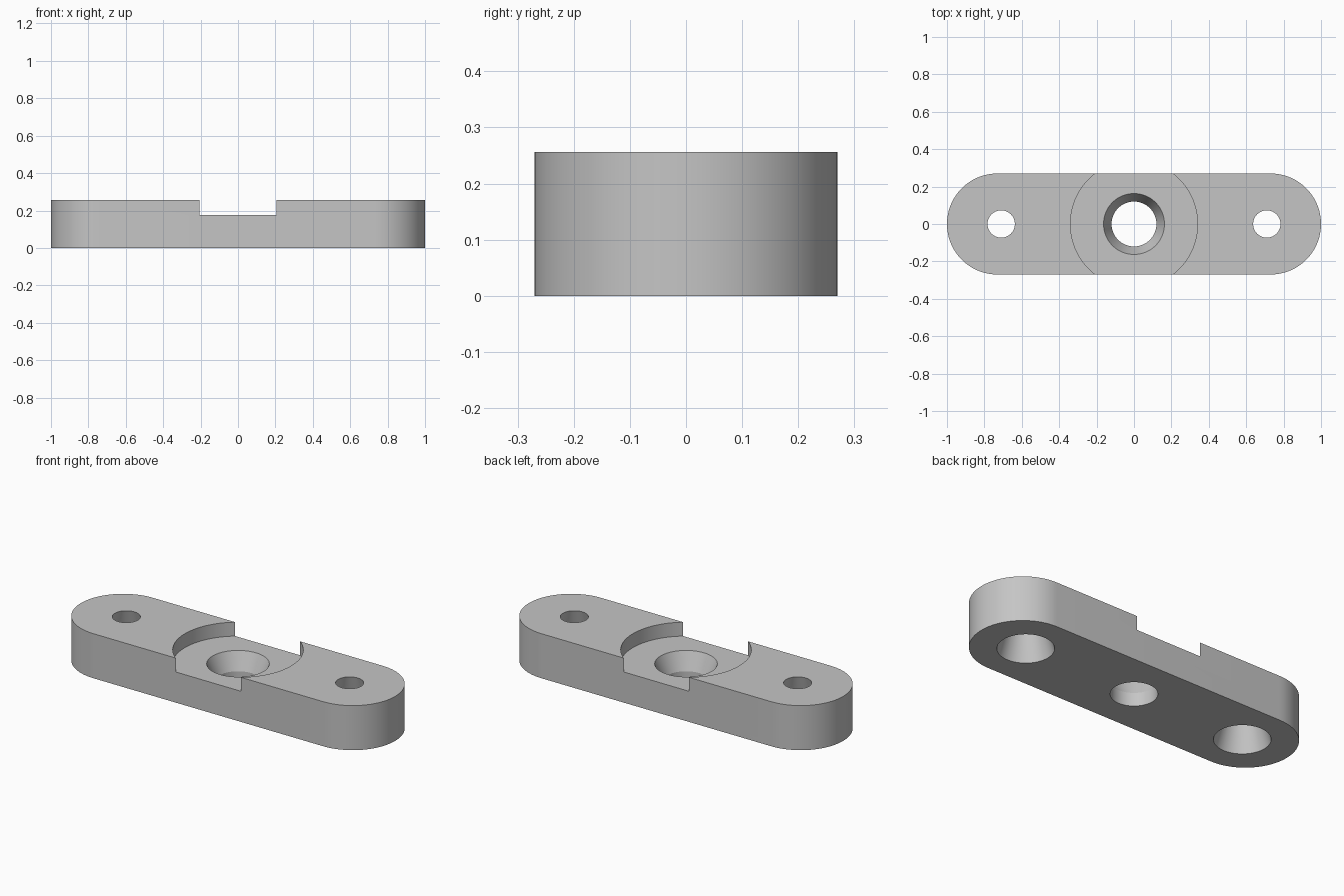
import bpy, bmesh, math

cube = bpy.data.objects.get("Cube")
if cube:
    bpy.data.objects.remove(cube, do_unlink=True)

HALF_LENGTH, HALF_WIDTH, HEIGHT = 1.0, 0.27, 0.256
SEGMENTS = 96

grey = bpy.data.materials.new("plain grey")
grey.use_nodes = True
colour = (0.56, 0.56, 0.56, 1)
grey.diffuse_color = colour
grey.node_tree.nodes["Principled BSDF"].inputs["Base Color"].default_value = colour


def make_object(name, bm):
    bmesh.ops.recalc_face_normals(bm, faces=bm.faces)
    mesh = bpy.data.meshes.new(name)
    bm.to_mesh(mesh)
    bm.free()
    mesh.materials.append(grey)
    obj = bpy.data.objects.new(name, mesh)
    bpy.context.collection.objects.link(obj)
    return obj


def lathe(name, profile, x=0):
    """Turned solid from (radius, height) points, with flat end caps."""
    bm = bmesh.new()
    rings = []
    for r, z in profile:
        angles = [2 * math.pi * i / SEGMENTS for i in range(SEGMENTS)]
        rings.append([bm.verts.new((x + r * math.cos(a), r * math.sin(a), z)) for a in angles])
    for low, high in zip(rings, rings[1:]):
        for i in range(SEGMENTS):
            j = (i + 1) % SEGMENTS
            bm.faces.new((low[i], low[j], high[j], high[i]))
    bm.faces.new(rings[0])
    bm.faces.new(rings[-1])
    return make_object(name, bm)


# Bar with fully rounded ends
bm = bmesh.new()
outline = []
for side in (1, -1):
    for i in range(49):
        a = math.pi * (i / 48 - 0.5)
        outline.append(bm.verts.new((side * (HALF_LENGTH - HALF_WIDTH + HALF_WIDTH * math.cos(a)),
                                     side * HALF_WIDTH * math.sin(a), 0)))
base = bm.faces.new(outline)
top = bmesh.ops.extrude_face_region(bm, geom=[base], use_keep_orig=True)
bmesh.ops.translate(bm, vec=(0, 0, HEIGHT),
                    verts=[v for v in top["geom"] if isinstance(v, bmesh.types.BMVert)])
bar = make_object("mounting_bar", bm)

# Round seat recess, countersink and bore in one turned cutter
cutters = [lathe("centre_cutter", [(0.12, -0.1), (0.12, 0.076), (0.163, 0.176),
                                   (0.34, 0.176), (0.34, 0.4)])]

# Tapered screw holes, wide at the underside
slope = (0.073 - 0.145) / HEIGHT
for name, x in (("left_hole_cutter", 0.71), ("right_hole_cutter", -0.71)):
    cutters.append(lathe(name, [(0.145 + slope * z, z) for z in (-0.1, 0.4)], x))

# Cut and clean up
bpy.context.view_layer.objects.active = bar
for cutter in cutters:
    cutter.hide_render = True
    mod = bar.modifiers.new("cut", 'BOOLEAN')
    mod.operation = 'DIFFERENCE'
    mod.solver = 'EXACT'
    mod.object = cutter
    bpy.ops.object.modifier_apply(modifier=mod.name)
    bpy.data.objects.remove(cutter, do_unlink=True)

bpy.ops.object.select_all(action='DESELECT')
bar.select_set(True)
bpy.ops.object.shade_smooth_by_angle(angle=math.radians(20))
